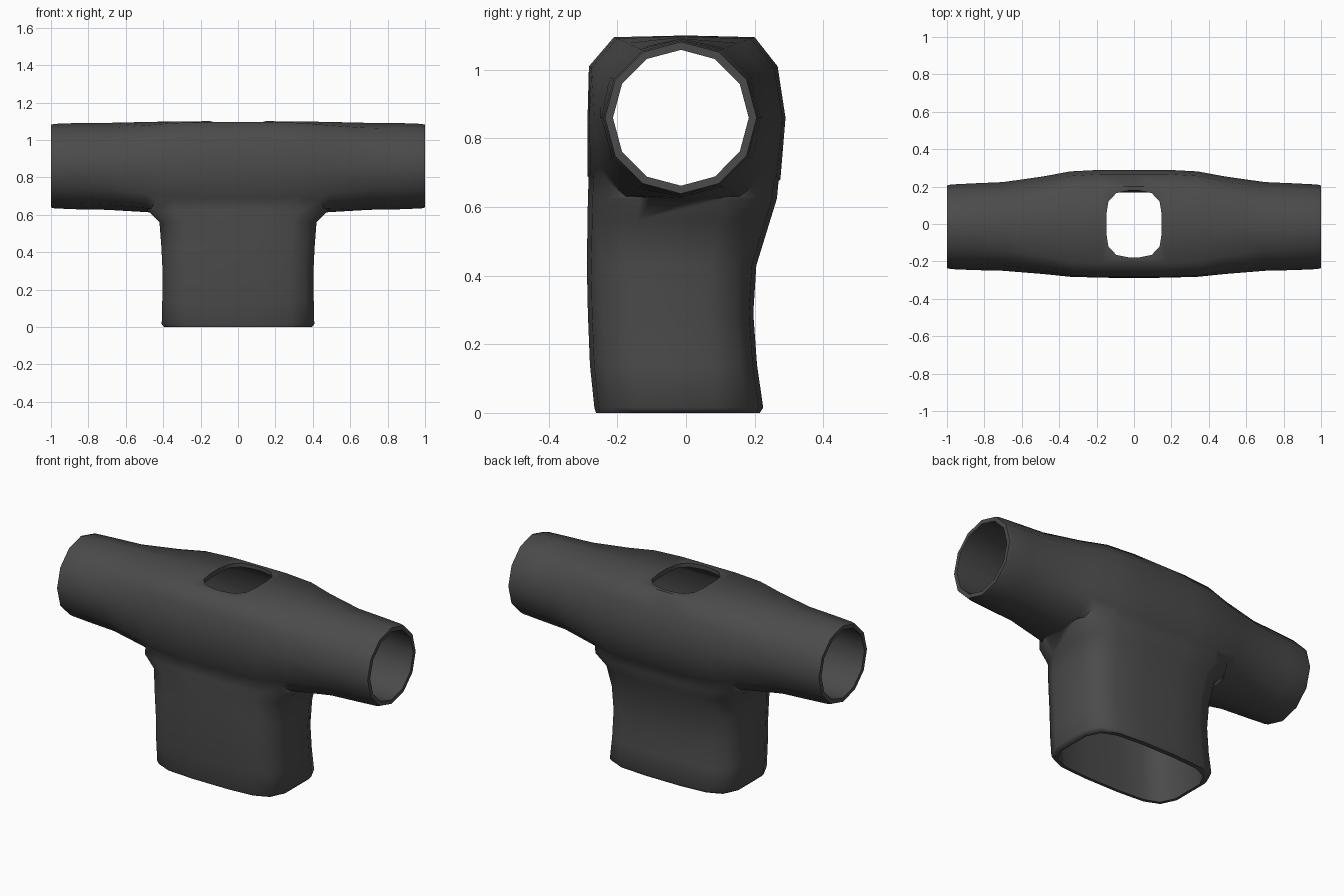
import bpy, bmesh, math
from mathutils import Vector

if "Cube" in bpy.data.objects:
    bpy.data.objects.remove(bpy.data.objects["Cube"])

T = 0.028  # cloth thickness

fabric = bpy.data.materials.new("dark grey fabric")
fabric.diffuse_color = (0.07, 0.07, 0.07, 1)
fabric.use_nodes = True
fabric.node_tree.nodes["Principled BSDF"].inputs["Base Color"].default_value = fabric.diffuse_color


def loft(name, rings):
    """Closed solid through a list of equal-length point rings."""
    bm = bmesh.new()
    rows = [[bm.verts.new(p) for p in r] for r in rings]
    for a, b in zip(rows, rows[1:]):
        n = len(a)
        for i in range(n):
            bm.faces.new((a[i], a[(i + 1) % n], b[(i + 1) % n], b[i]))
    bm.faces.new(rows[0][::-1])
    bm.faces.new(rows[-1])
    bmesh.ops.recalc_face_normals(bm, faces=bm.faces)
    me = bpy.data.meshes.new(name)
    bm.to_mesh(me)
    bm.free()
    me.materials.append(fabric)
    ob = bpy.data.objects.new(name, me)
    bpy.context.collection.objects.link(ob)
    return ob


def boolean(target, tool, op):
    m = target.modifiers.new(op, 'BOOLEAN')
    m.operation, m.object, m.solver = op, tool, 'EXACT'
    bpy.context.view_layer.objects.active = target
    bpy.ops.object.modifier_apply(modifier=m.name)
    bpy.data.objects.remove(tool)


# chest cross-section (y, z), starting at the back and going over the top
CHEST = [(.29, .86), (.267, 1.01), (.20, 1.095), (0, 1.1), (-.21, 1.095), (-.283, 1.01),
         (-.287, .86), (-.287, .69), (-.21, .61), (0, .6), (.20, .61), (.275, .68)]
# x, blend towards the chest section, sleeve radius
SLEEVE = [(0, 1, .232), (.17, 1, .232), (.34, .88, .232), (.49, .5, .232),
          (.70, .12, .23), (.86, .03, .23), (.98, 0, .226), (1, 0, .221)]


def sleeve_rings(t):
    stations = [(-x, w, r) for x, w, r in SLEEVE[:0:-1]] + SLEEVE
    if t:  # cutter runs straight out past the sleeve ends
        stations = [(-1.1, 0, .226)] + stations[1:-1] + [(1.1, 0, .226)]
    rings = []
    for x, w, r in stations:
        ring = []
        for k, (cy, cz) in enumerate(CHEST):
            a = math.radians(30 * k)
            y = -.015 + r * math.cos(a)
            z = .86 + r * math.sin(a)
            p = Vector((y + (cy - y) * w, z + (cz - z) * w))
            d = p - Vector((-.01, .86))
            p -= d.normalized() * t
            ring.append((x, p.x, p.y))
        rings.append(ring)
    return rings


# z, half width, front y, back y
BODY = [(0, .395, -.262, .215), (.015, .408, -.267, .225), (.14, .405, -.28, .207),
        (.29, .403, -.286, .196), (.43, .41, -.289, .205), (.56, .42, -.287, .245),
        (.625, .485, -.286, .265), (.70, .485, -.283, .272), (.85, .42, -.278, .28)]


def body_rings(t):
    rows = [(-.1,) + BODY[1][1:]] + BODY[2:] if t else BODY
    rings = []
    for z, w, f, b in rows:
        w, f, b = w - t, f + t, b - t
        h, m = (b - f) / 2, (b + f) / 2
        half = [(.28, 1), (.69, .95), (.9, .8), (1, .45)]
        right = [(w * u, m + h * v) for u, v in half]
        right += [(x, 2 * m - y) for x, y in right[::-1]]
        ring = right + [(-x, y) for x, y in right[::-1]]
        rings.append([(x, y, z) for x, y in ring])
    return rings


# outer shirt, then hollow it
shirt = loft("shirt", sleeve_rings(0))
boolean(shirt, loft("body_solid", body_rings(0)), 'UNION')
hollow = loft("hollow", sleeve_rings(T))
boolean(hollow, loft("body_hollow", body_rings(T)), 'UNION')
boolean(shirt, hollow, 'DIFFERENCE')

# neck opening
quarter = [(.148, .05), (.137, .12), (.095, .165), (.02, .18)]
right = quarter[::-1] + [(x, -y) for x, y in quarter]
neck = right + [(-x, y) for x, y in right[::-1]]
boolean(shirt, loft("neck_cut", [[(x, y, z) for x, y in neck] for z in (.95, 1.3)]), 'DIFFERENCE')

# smooth shading with crisp hems
bpy.ops.object.select_all(action='DESELECT')
shirt.select_set(True)
bpy.context.view_layer.objects.active = shirt
bpy.ops.object.shade_smooth_by_angle(angle=math.radians(50))
